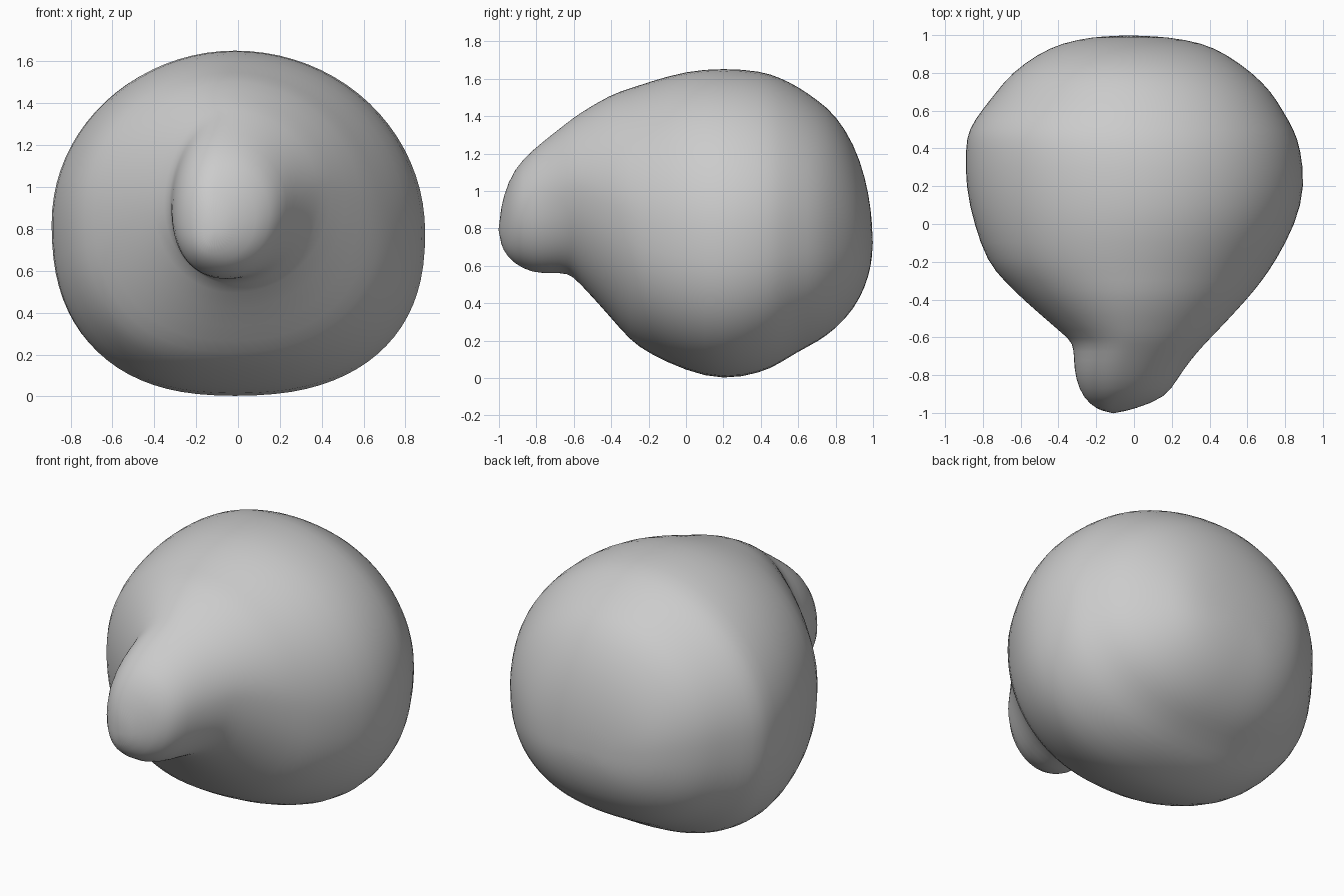
import bpy, bmesh, math

if "Cube" in bpy.data.objects:
    bpy.data.objects.remove(bpy.data.objects["Cube"])

# Cross-sections along y: y, top z, bottom z, left x, right x
SECTIONS = [
    (-0.98, 0.97, 0.68, -0.20, 0.00), (-0.92, 1.12, 0.61, -0.27, 0.17),
    (-0.82, 1.22, 0.56, -0.31, 0.23), (-0.72, 1.30, 0.56, -0.32, 0.30),
    (-0.63, 1.37, 0.56, -0.32, 0.38), (-0.58, 1.41, 0.52, -0.38, 0.43),
    (-0.40, 1.52, 0.32, -0.59, 0.60), (-0.30, 1.55, 0.20, -0.69, 0.68),
    (-0.20, 1.585, 0.13, -0.78, 0.75), (0.0, 1.645, 0.035, -0.85, 0.86),
    (0.20, 1.66, -0.015, -0.895, 0.91), (0.40, 1.645, 0.025, -0.895, 0.885),
    (0.50, 1.61, 0.075, -0.88, 0.85), (0.60, 1.56, 0.14, -0.81, 0.79),
    (0.70, 1.49, 0.19, -0.73, 0.73), (0.80, 1.41, 0.26, -0.65, 0.63),
    (0.90, 1.25, 0.37, -0.51, 0.49), (0.96, 1.07, 0.49, -0.38, 0.36),
    (0.99, 0.90, 0.60, -0.22, 0.18),
]
N = 40


def ring(y, zt, zb, xl, xr):
    """Four blended quarter arcs; squarer below the body, tilted at the snout."""
    front = min(1, max(0, (-0.2 - y) / 0.4))
    snout = min(1, max(0, (-0.6 - y) / 0.15))
    mid_z, mid_x = (zt + zb) / 2, (xl + xr) / 2
    zl = mid_z - 0.05 * front * min(1, zt - zb)
    zr = mid_z - 0.04 + 0.10 * front * min(1, zt - zb)
    cx = mid_x - 0.02 - 0.03 * front * (1 - 0.7 * snout)
    points = []
    for i in range(N):
        a = 2 * math.pi * i / N
        c, s = math.cos(a), math.sin(a)
        if s > 0:
            n = 2.0 - 0.12 * front + 0.2 * snout
        else:
            n = 2.0 + 0.4 * (1 - front) + (0.3 * snout if c < 0 else 0)
        ca = math.copysign(abs(c) ** (2 / n), c)
        sa = math.copysign(abs(s) ** (2 / n), s)
        cz = zr + (zl - zr) * (0.5 - 0.5 * c)
        points.append((cx + abs(ca) * ((xr if c > 0 else xl) - cx), y,
                       cz + abs(sa) * ((zt if s > 0 else zb) - cz)))
    return points


# Rounded body drawn out into a drooping snout
bm = bmesh.new()
rings = [[bm.verts.new(p) for p in ring(*s)] for s in SECTIONS]
for a, b in zip(rings, rings[1:]):
    for i in range(N):
        j = (i + 1) % N
        bm.faces.new((a[i], a[j], b[j], b[i]))
tip = bm.verts.new((-0.11, -1.005, 0.79))
tail = bm.verts.new((-0.03, 1.0, 0.72))
for i in range(N):
    j = (i + 1) % N
    bm.faces.new((tip, rings[0][j], rings[0][i]))
    bm.faces.new((tail, rings[-1][i], rings[-1][j]))
bmesh.ops.recalc_face_normals(bm, faces=bm.faces)
for f in bm.faces:
    f.smooth = True
mesh = bpy.data.meshes.new("body_with_snout")
bm.to_mesh(mesh)
bm.free()
body = bpy.data.objects.new("body_with_snout", mesh)
bpy.context.collection.objects.link(body)
sub = body.modifiers.new("soften", 'SUBSURF')
sub.levels = sub.render_levels = 1
